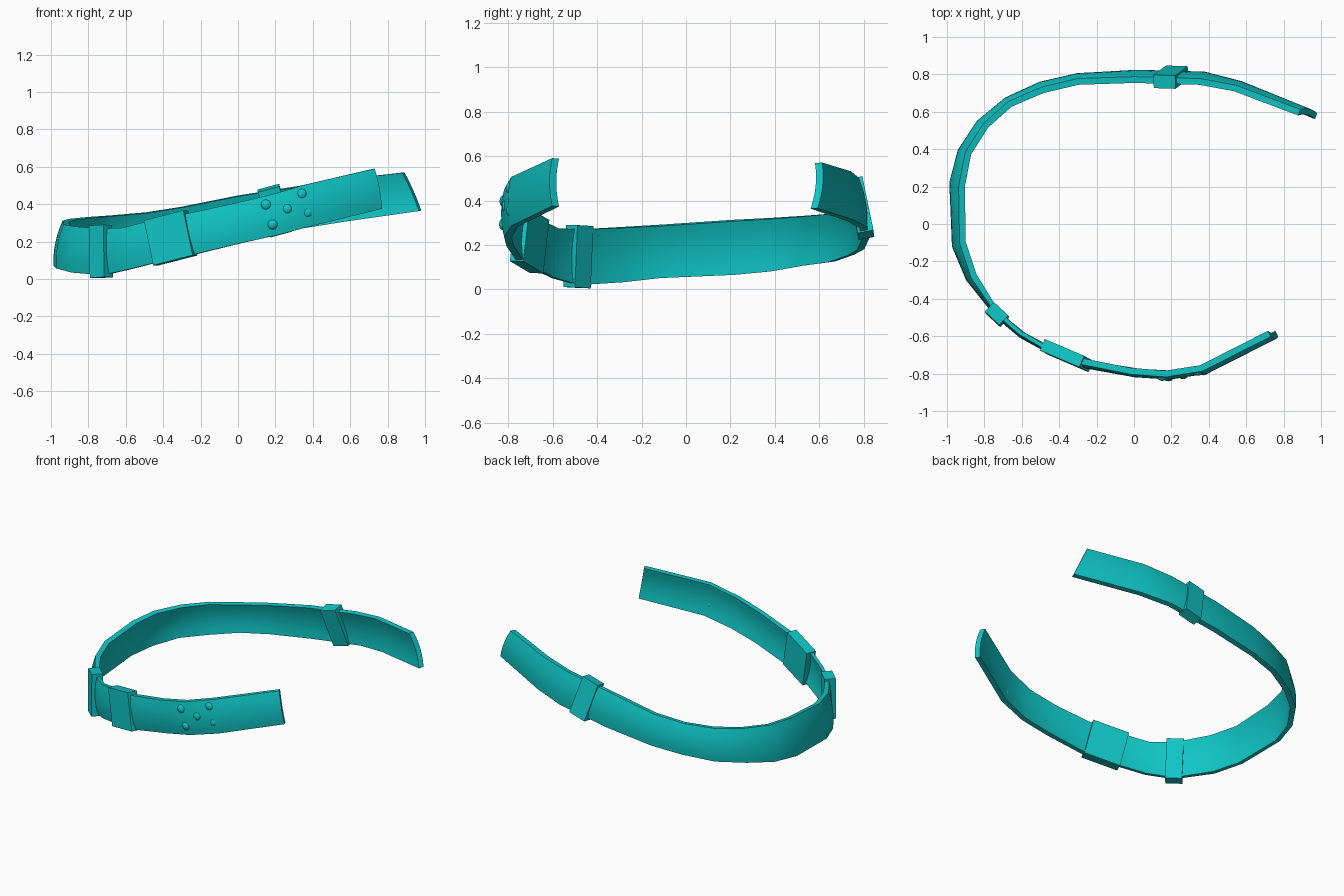
import bpy, bmesh, math
from mathutils import Vector, Matrix

if "Cube" in bpy.data.objects:
    bpy.data.objects.remove(bpy.data.objects["Cube"])

teal = bpy.data.materials.new("teal")
teal.diffuse_color = (0.005, 0.56, 0.56, 1)
teal.use_nodes = True
teal.node_tree.nodes["Principled BSDF"].inputs["Base Color"].default_value = teal.diffuse_color


def finish(name, bm, angle=40):
    bmesh.ops.recalc_face_normals(bm, faces=bm.faces)
    me = bpy.data.meshes.new(name)
    bm.to_mesh(me)
    bm.free()
    me.materials.append(teal)
    ob = bpy.data.objects.new(name, me)
    bpy.context.collection.objects.link(ob)
    bpy.ops.object.select_all(action='DESELECT')
    ob.select_set(True)
    bpy.context.view_layer.objects.active = ob
    bpy.ops.object.shade_smooth_by_angle(angle=math.radians(angle))
    return ob


# Strap path: upper edge and lower edge at each station, back end to front end
path = [
    (.885, .60, .57, .975, .58, .365), (.54, .73, .53, .58, .745, .31),
    (.35, .765, .50, .38, .80, .28), (0, .775, .445, .02, .81, .225),
    (-.3, .765, .385, -.3, .79, .18), (-.49, .72, .355, -.50, .745, .155),
    (-.665, .645, .34, -.68, .66, .125), (-.795, .53, .33, -.83, .54, .11),
    (-.89, .38, .32, -.93, .39, .085), (-.925, .2, .31, -.975, .22, .07),
    (-.92, -.1, .29, -.96, -.12, .055), (-.86, -.28, .28, -.885, -.29, .035),
    (-.73, -.48, .27, -.725, -.485, .02), (-.61, -.585, .275, -.59, -.595, .05),
    (-.48, -.66, .31, -.43, -.68, .09), (-.27, -.74, .35, -.22, -.755, .135),
    (-.02, -.79, .405, .03, -.795, .195), (.17, -.805, .45, .21, -.805, .235),
    (.36, -.775, .505, .40, -.775, .285), (.725, -.59, .59, .765, -.59, .375)]
tops = [Vector(p[:3]) for p in path]
bots = [Vector(p[3:]) for p in path]
mids = [(a + b) / 2 for a, b in zip(tops, bots)]
n = len(path)

# Strap: slightly bulged band swept along the path
bm = bmesh.new()
rings = []
for i in range(n):
    tangent = mids[min(i + 1, n - 1)] - mids[max(i - 1, 0)]
    out = tangent.cross(tops[i] - bots[i]).normalized()
    if out.dot(Vector((mids[i].x, mids[i].y, 0))) < 0:
        out.negate()
    half = .011 if 12 <= i <= 14 else .017
    ring = []
    for side in (1, -1):
        steps = [k / 6 for k in range(7)]
        for f in (steps if side == 1 else steps[::-1]):
            bulge = .014 * (1 - (2 * f - 1) ** 2) - .004
            ring.append(bm.verts.new(tops[i].lerp(bots[i], f) + out * (bulge + side * half)))
    rings.append(ring)
m = len(rings[0])
for r, s in zip(rings, rings[1:]):
    for k in range(m):
        bm.faces.new((r[k], r[(k + 1) % m], s[(k + 1) % m], s[k]))
bm.faces.new(rings[0])
bm.faces.new(rings[-1][::-1])
finish("strap", bm)


# Keeper loops and buckle: rounded sleeves around the strap
def sleeve(name, top, bottom, tangent, length, thick):
    top, bottom = Vector(top), Vector(bottom)
    up = top - bottom
    out = Vector(tangent).cross(up).normalized()
    along = up.cross(out).normalized()
    bm = bmesh.new()
    bmesh.ops.create_cube(bm, size=1)
    c = (top + bottom) / 2
    for v in bm.verts:
        x, y, z = v.co
        v.co = c + along * x * length + out * y * thick + up * z
    lengthwise = [e for e in bm.edges
                  if abs((e.verts[0].co - e.verts[1].co).normalized().dot(along)) > .9]
    bmesh.ops.bevel(bm, geom=lengthwise, offset=.018, segments=3,
                    profile=.5, affect='EDGES')
    finish(name, bm)


sleeve("back_keeper", (.163, .76, .487), (.23, .81, .245), (1, -.02, .2), .12, .072)
sleeve("side_keeper", (-.735, -.478, .288), (-.73, -.49, .008), (.7, -.65, .03), .105, .07)
sleeve("front_buckle", (-.385, -.69, .34), (-.335, -.717, .10), (.21, -.09, .04), .235, .066)

# Five domed studs on the front
for i, (x, y, z) in enumerate([(.15, -.818, .397), (.34, -.79, .455), (.262, -.808, .375),
                               (.185, -.82, .293), (.37, -.788, .355)]):
    bm = bmesh.new()
    bmesh.ops.create_uvsphere(bm, u_segments=16, v_segments=10, radius=.028,
                              matrix=Matrix.Translation((x, y, z)) @ Matrix.Diagonal((1, .75, 1, 1)))
    finish(f"stud_{i + 1}", bm)
